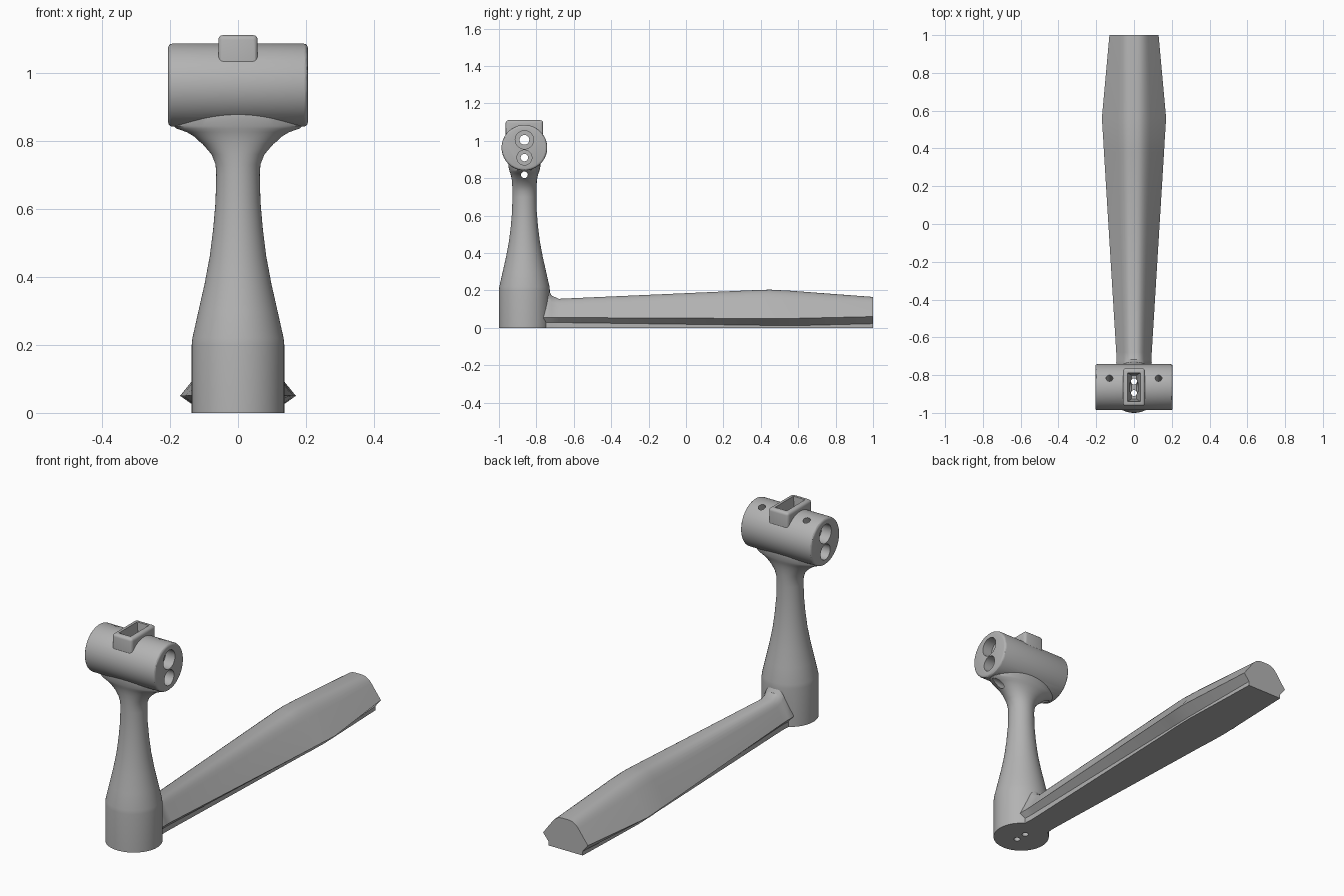
import bpy, bmesh
from math import cos, sin, tau
from mathutils import Vector

cube = bpy.data.objects.get("Cube")
if cube:
    bpy.data.objects.remove(cube, do_unlink=True)

grey = bpy.data.materials.new("plain grey")
grey.use_nodes = True
GREY = (0.45, 0.45, 0.45, 1)
grey.diffuse_color = GREY
grey.node_tree.nodes["Principled BSDF"].inputs["Base Color"].default_value = GREY

YC = -0.864   # column axis
HZ = 0.963    # head axis height


def finish(name, bm):
    bmesh.ops.recalc_face_normals(bm, faces=bm.faces)
    mesh = bpy.data.meshes.new(name)
    bm.to_mesh(mesh)
    bm.free()
    mesh.materials.append(grey)
    ob = bpy.data.objects.new(name, mesh)
    bpy.context.collection.objects.link(ob)
    return ob


def loft(name, rings):
    """Closed skin through rings with equal point counts."""
    bm = bmesh.new()
    rows = [[bm.verts.new(p) for p in ring] for ring in rings]
    n = len(rows[0])
    for a, b in zip(rows, rows[1:]):
        for i in range(n):
            j = (i + 1) % n
            bm.faces.new((a[i], a[j], b[j], b[i]))
    bm.faces.new(rows[0])
    bm.faces.new(rows[-1])
    return finish(name, bm)


def rod(name, start, end, radius, sides=32):
    """Cylinder between two points."""
    start, end = Vector(start), Vector(end)
    axis = (end - start).normalized()
    u = axis.orthogonal().normalized()
    v = axis.cross(u)
    ring = [(u * cos(tau * i / sides) + v * sin(tau * i / sides)) * radius
            for i in range(sides)]
    return loft(name, [[start + p for p in ring], [end + p for p in ring]])


def rectangle(hx, hy, z):
    return [(x * hx, YC + y * hy, z) for x, y in ((-1, -1), (1, -1), (1, 1), (-1, 1))]


def apply_modifier(ob, kind, **settings):
    mod = ob.modifiers.new(kind.title(), kind)
    for key, value in settings.items():
        setattr(mod, key, value)
    bpy.ops.object.select_all(action='DESELECT')
    bpy.context.view_layer.objects.active = ob
    ob.select_set(True)
    bpy.ops.object.modifier_apply(modifier=mod.name)


def combine(ob, other, operation):
    apply_modifier(ob, 'BOOLEAN', object=other, operation=operation, solver='EXACT')
    bpy.data.objects.remove(other, do_unlink=True)


# Column: round base, slim neck, flare widening along the head
sections = [
    (0, .136, .136), (.2, .136, .136), (.22, .134, .134), (.3, .116, .116),
    (.38, .098, .098), (.46, .083, .083), (.54, .073, .073), (.62, .066, .066),
    (.7, .064, .064), (.73, .066, .064), (.76, .078, .065), (.79, .104, .067),
    (.81, .13, .071), (.825, .155, .075), (.835, .18, .079), (.843, .19, .081),
    (.865, .19, .086), (.9, .18, .086),
]
SIDES = 64
column = loft("column", [
    [(rx * cos(tau * i / SIDES), YC + ry * sin(tau * i / SIDES), z) for i in range(SIDES)]
    for z, rx, ry in sections])

# Head: horizontal barrel with softened rims
head = rod("head", (-.205, YC, HZ), (.205, YC, HZ), .122, 64)
apply_modifier(head, 'BEVEL', width=.012, segments=3, limit_method='ANGLE', angle_limit=.7)

# Socket block standing on the head
socket = loft("socket", [rectangle(.058, .1, .93), rectangle(.058, .1, 1.11)])
apply_modifier(socket, 'BEVEL', width=.014, segments=3)

combine(column, head, 'UNION')
combine(column, socket, 'UNION')


# Arm: low faceted beam with undercut sides and a rounded ridge
def arm_section(y, w, t, h, b, step, lip):
    corner, side = Vector((t, h)), Vector((w, lip))
    p0, p2 = corner.lerp(side, .3), Vector((t * .35, h))
    half = [(b, 0), (b, step), (w, lip)]
    for k in range(6):
        s = k / 5
        half.append(tuple(p0 * (1 - s) ** 2 + corner * 2 * s * (1 - s) + p2 * s * s))
    return [(x, y, z) for x, z in half] + [(-x, y, z) for x, z in reversed(half)]


arm = loft("arm", [arm_section(*s) for s in (
    (-.84, .085, .035, .2, .065, .028, .055),
    (-.735, .094, .035, .2, .072, .028, .055),
    (-.718, .093, .035, .172, .07, .028, .055),
    (-.68, .094, .035, .155, .07, .028, .055),
    (.38, .159, .05, .202, .108, .014, .05),
    (.45, .163, .05, .204, .112, .012, .05),
    (.56, .17, .05, .198, .115, .011, .05),
    (1, .13, .052, .165, .1, .022, .06))])
combine(column, arm, 'UNION')

# Tapered pocket in the socket
cutters = [loft("pocket_cutter", [rectangle(.012, .062, .96), rectangle(.037, .078, 1.13)])]

# Two stepped bores running through the head
for z, bore, recess in ((1.005, .026, .049), (.91, .02, .04)):
    cutters.append(rod("bore_cutter", (-.3, YC, z), (.3, YC, z), bore))
    for side in (-1, 1):
        cutters.append(rod("recess_cutter", (side * .15, YC, z), (side * .3, YC, z), recess))

# Cross hole under the head
cutters.append(rod("neck_cutter", (-.3, YC, .818), (.3, YC, .818), .018, 24))

for side in (-1, 1):
    # Angled screw hole on the back of the head
    cutters.append(rod("screw_cutter", (side * .13, YC + .065, HZ + .15),
                       (side * .13, YC + .012, HZ + .03), .018, 24))
    # Vertical channel from the base
    cutters.append(rod("channel_cutter", (0, YC + side * .031, -.1),
                       (0, YC + side * .031, .98), .016, 24))

for cutter in cutters:
    combine(column, cutter, 'DIFFERENCE')

column.name = "column_with_head_and_arm"
bpy.ops.object.select_all(action='DESELECT')
bpy.context.view_layer.objects.active = column
column.select_set(True)
bpy.ops.object.shade_smooth_by_angle()
